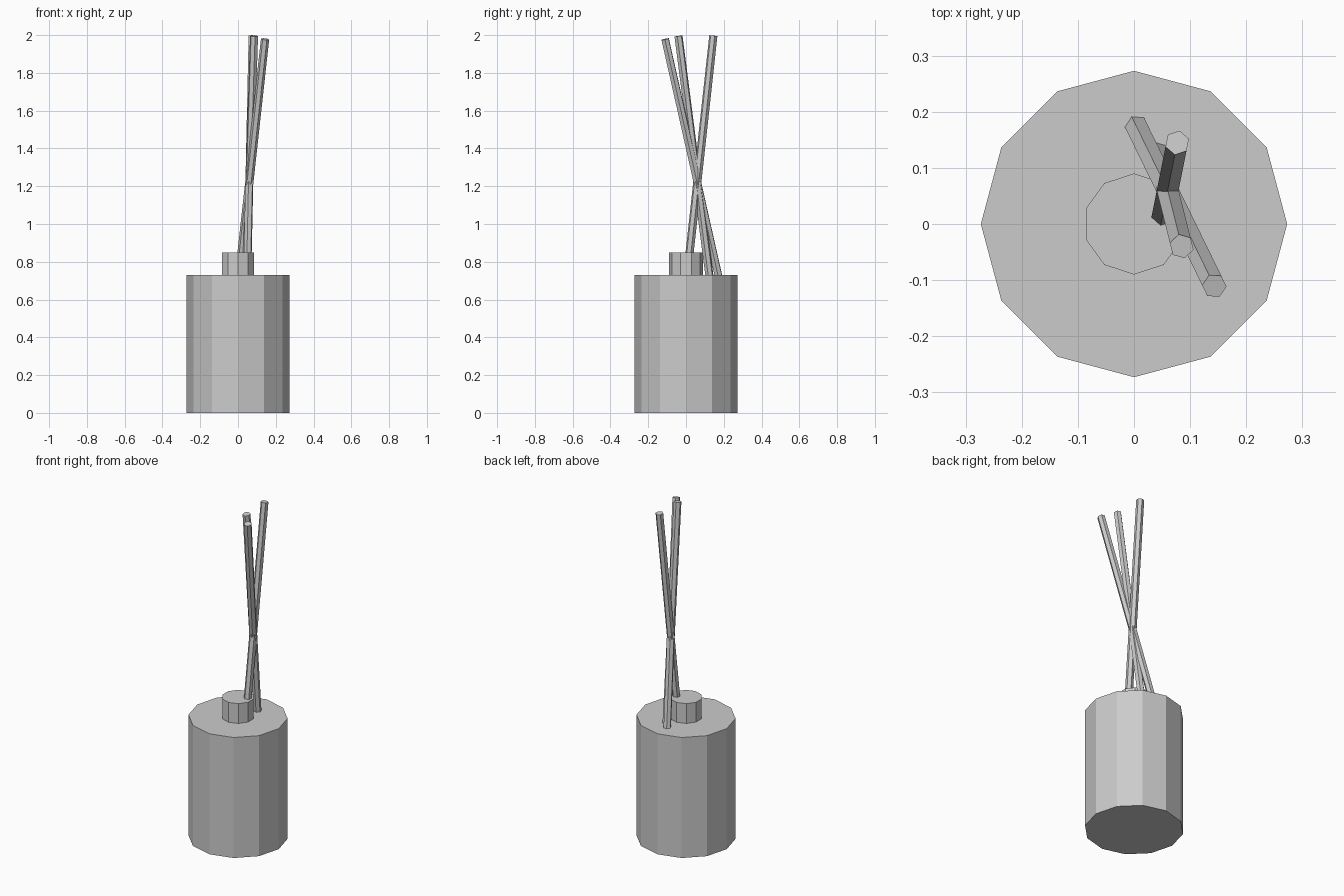
import bpy
from math import atan2, hypot, pi

if "Cube" in bpy.data.objects:
    bpy.data.objects.remove(bpy.data.objects["Cube"])


def cylinder(name, sides, radius, length, centre, rotation=(0, 0, 0)):
    bpy.ops.mesh.primitive_cylinder_add(vertices=sides, radius=radius, depth=length,
                                        location=centre, rotation=rotation)
    bpy.context.object.name = name


# Bottle: twelve-sided body with a ten-sided neck
cylinder("bottle_body", 12, 0.273, 0.73, (0, 0, 0.365))
cylinder("bottle_neck", 10, 0.09, 0.12, (0, 0, 0.79))

# Reeds: equal hexagonal sticks crossing at their midpoints
crossing = (0.06, 0.06, 1.222)
lean = [(0.017, 0.085, 0.777), (0.025, -0.1, 0.775), (0.083, -0.17, 0.755)]
for i, (dx, dy, dz) in enumerate(lean, 1):
    tilt, heading = atan2(hypot(dx, dy), dz), atan2(dy, dx)
    cylinder(f"reed_{i}", 6, 0.022, 1.56, crossing, (-tilt, 0, heading - pi / 2))
